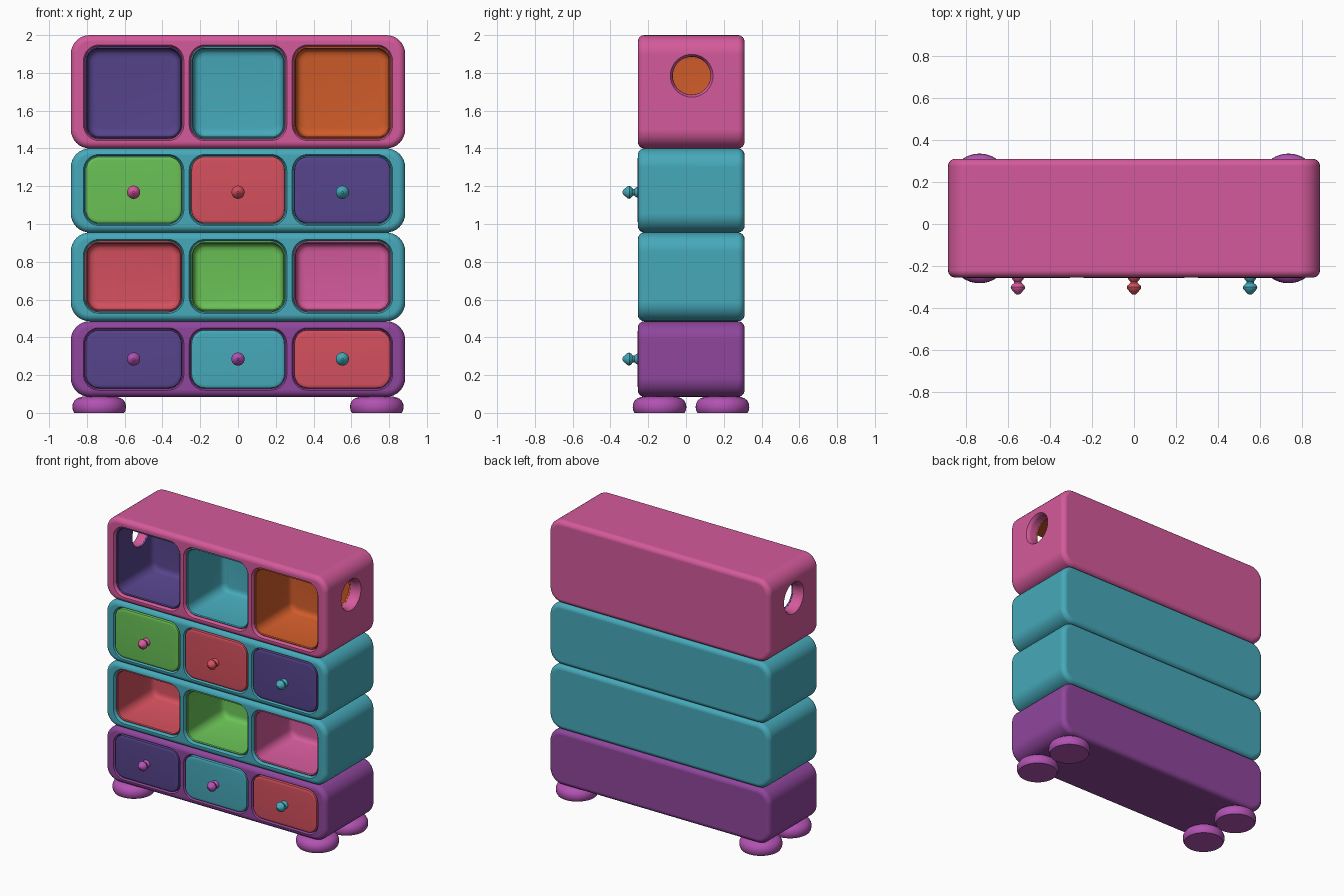
import bpy, bmesh, math
from mathutils import Vector

if "Cube" in bpy.data.objects:
    bpy.data.objects.remove(bpy.data.objects["Cube"])


def material(name, rgb):
    m = bpy.data.materials.new(name)
    lin = [((c / 255 + 0.055) / 1.055) ** 2.4 for c in rgb]
    m.diffuse_color = (*lin, 1)
    m.use_nodes = True
    m.node_tree.nodes["Principled BSDF"].inputs["Base Color"].default_value = m.diffuse_color
    return m


PINK = material("pink", (212, 90, 155))
TEAL = material("teal", (70, 169, 186))
PURPLE = material("purple", (143, 70, 156))
ORCHID = material("orchid", (178, 82, 178))
INDIGO = material("indigo", (86, 68, 140))
ORANGE = material("orange", (208, 92, 42))
GREEN = material("green", (106, 194, 86))
RED = material("red", (212, 80, 94))


def skin(name, rings, mat):
    """Closed solid through a list of equal-length point rings."""
    bm = bmesh.new()
    loops = [[bm.verts.new(p) for p in ring] for ring in rings]
    n = len(loops[0])
    for a, b in zip(loops, loops[1:]):
        for i in range(n):
            j = (i + 1) % n
            bm.faces.new((a[i], a[j], b[j], b[i]))
    bm.faces.new(loops[0])
    bm.faces.new(loops[-1])
    bmesh.ops.recalc_face_normals(bm, faces=bm.faces)
    me = bpy.data.meshes.new(name)
    bm.to_mesh(me)
    bm.free()
    me.materials.append(mat)
    ob = bpy.data.objects.new(name, me)
    bpy.context.collection.objects.link(ob)
    return ob


def rounded(name, rect, r, steps, mat, seg=8):
    """Rounded rectangle in xz, stepped along y by (y, inset) pairs."""
    x0, x1, z0, z1 = rect
    rings = []
    for y, d in steps:
        q = max(r - d, 0.006)
        ring = []
        for k, (cx, cz) in enumerate(((x1 - d - q, z1 - d - q), (x0 + d + q, z1 - d - q),
                                      (x0 + d + q, z0 + d + q), (x1 - d - q, z0 + d + q))):
            for i in range(seg + 1):
                a = math.pi / 2 * (k + i / seg)
                ring.append(Vector((cx + q * math.cos(a), y, cz + q * math.sin(a))))
        rings.append(ring)
    return skin(name, rings, mat)


def lathe(name, centre, axis, profile, mat, n=32):
    """Turned part: (radius, distance along axis) pairs."""
    axis = Vector(axis)
    u = axis.orthogonal().normalized()
    v = axis.cross(u)
    rings = [[Vector(centre) + axis * h + r * (u * math.cos(t) + v * math.sin(t))
              for t in (2 * math.pi * i / n for i in range(n))] for r, h in profile]
    return skin(name, rings, mat)


def activate(ob):
    bpy.ops.object.select_all(action='DESELECT')
    ob.select_set(True)
    bpy.context.view_layer.objects.active = ob


def cut(ob, cutter):
    activate(ob)
    mod = ob.modifiers.new("cut", 'BOOLEAN')
    mod.operation = 'DIFFERENCE'
    mod.solver = 'EXACT'
    mod.object = cutter
    bpy.ops.object.modifier_apply(modifier=mod.name)


def remove(ob):
    bpy.data.objects.remove(ob, do_unlink=True)


FRONT, BACK, BEV = -0.255, 0.31, 0.035
arc = [(BEV * (1 - math.sin(a)), BEV * (1 - math.cos(a)))
       for a in (math.pi / 2 * i / 6 for i in range(7))]     # (inset in y, inset in outline)
body_steps = [(FRONT + dy, d) for dy, d in reversed(arc)] + [(BACK - dy, d) for dy, d in arc]
POCKET = 0.18

# tiers: name, z range, cell z range, body colour, cell colours, knob colours (None = open cells)
tiers = [
    ("top", 1.40, 2.00, 1.45, 1.94, PINK, (INDIGO, TEAL, ORANGE), None),
    ("upper", 0.955, 1.40, 1.00, 1.36, TEAL, (GREEN, RED, INDIGO), (PINK, RED, TEAL)),
    ("lower", 0.485, 0.955, 0.535, 0.91, TEAL, (RED, GREEN, PINK), None),
    ("bottom", 0.085, 0.485, 0.128, 0.442, PURPLE, (INDIGO, TEAL, RED), (ORCHID, ORCHID, TEAL)),
]
columns = [("left", -0.81, -0.295), ("middle", -0.25, 0.25), ("right", 0.295, 0.81)]

for tier, z0, z1, c0, c1, body_mat, cells, knobs in tiers:
    body = rounded(tier + "_tier", (-0.885, 0.885, z0, z1), 0.1, body_steps, body_mat)
    for (col, x0, x1), mat, k in zip(columns, cells, range(3)):
        rect = (x0, x1, c0, c1)
        depth = -0.19 if knobs else POCKET
        cutter = rounded("cutter", rect, 0.075,
                         [(-0.28, -0.010), (-0.256, -0.009), (-0.246, -0.003),
                          (-0.235, 0), (depth + 0.003, 0)], body_mat)
        cut(body, cutter)
        remove(cutter)
        if knobs:
            # drawer front and its turned knob
            rounded(f"{tier}_{col}_drawer", rect, 0.075,
                    [(-0.191, 0.002), (-0.246, 0.002), (-0.253, 0.005), (-0.257, 0.012), (-0.258, 0.022)], mat)
            lathe(f"{tier}_{col}_knob", ((x0 + x1) / 2, -0.255, (c0 + c1) / 2 - 0.012 * (tier == "upper")),
                  (0, -1, 0),
                  [(0.030, 0), (0.026, 0.010), (0.018, 0.018), (0.018, 0.026), (0.030, 0.036),
                   (0.035, 0.045), (0.033, 0.054), (0.024, 0.064), (0.016, 0.074), (0.006, 0.081)],
                  knobs[k], 20)
        else:
            # coloured lining of the open cell
            liner = rounded(f"{tier}_{col}_lining", rect, 0.075,
                            [(0.167, 0.055), (0.164, 0.036), (0.155, 0.022), (0.135, 0.013),
                             (-0.232, 0.012), (-0.238, 0.007), (-0.233, 0.001), (POCKET, 0.001)], mat)
            # round side opening on the outer cells of the top tier
            if tier == "top" and col != "middle":
                s = 1 if col == "right" else -1
                hole = lathe("hole_cutter", (0, 0.03, 1.785), (s, 0, 0),
                             [(0.100, 0.70), (0.100, 0.855), (0.103, 0.87), (0.113, 0.884), (0.116, 0.92)],
                             body_mat, 40)
                cut(body, hole)
                cut(liner, hole)
                remove(hole)

# bun feet
for sx, side in ((-1, "left"), (1, "right")):
    for y, end in ((-0.14, "front"), (0.193, "back")):
        lathe(f"{end}_{side}_foot", (sx * 0.735, y, 0), (0, 0, 1),
              [(0.132, 0), (0.139, 0.012), (0.142, 0.03), (0.140, 0.048), (0.131, 0.066),
               (0.115, 0.078), (0.09, 0.086), (0.05, 0.09)], ORCHID, 40)

# smooth shading with crisp edges
for ob in list(bpy.context.scene.objects):
    activate(ob)
    bpy.ops.object.shade_smooth_by_angle(angle=math.radians(35))
    if ob.name.endswith("_tier"):
        ob.modifiers.new("even_shading", 'WEIGHTED_NORMAL').keep_sharp = True
